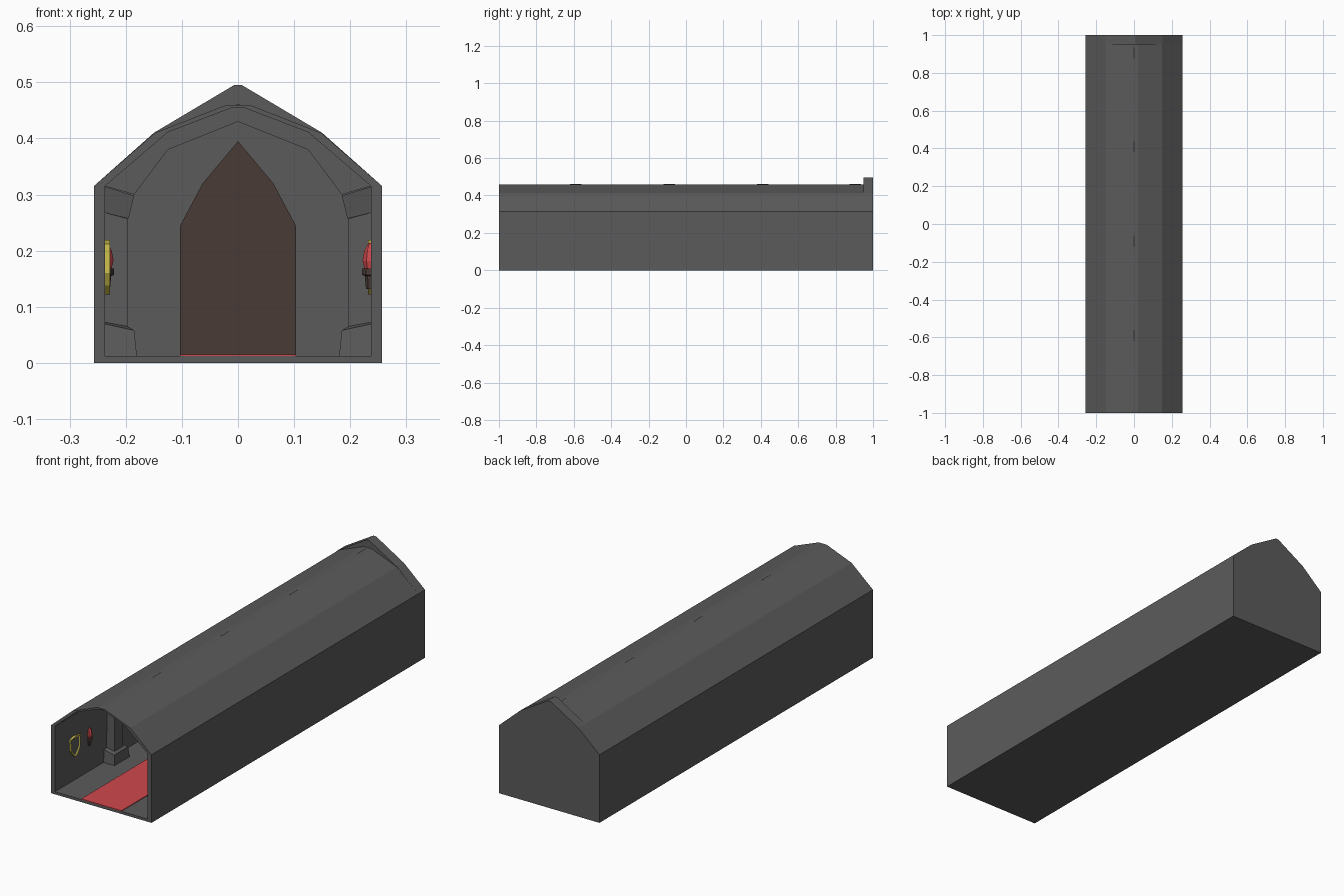
import bpy, bmesh, math
from mathutils import Vector

if "Cube" in bpy.data.objects:
    bpy.data.objects.remove(bpy.data.objects["Cube"])


def material(name, rgb):
    m = bpy.data.materials.new(name)
    m.diffuse_color = (*rgb, 1)
    m.use_nodes = True
    m.node_tree.nodes["Principled BSDF"].inputs["Base Color"].default_value = m.diffuse_color
    return m


STONE = material("grey stone", (0.105, 0.105, 0.105))
RED = material("red cloth and flame", (0.62, 0.065, 0.075))
WOOD = material("dark wood", (0.066, 0.043, 0.036))
GOLD = material("yellow gold", (0.65, 0.56, 0.08))


def finish(bm, name, *mats):
    bmesh.ops.recalc_face_normals(bm, faces=bm.faces[:])
    me = bpy.data.meshes.new(name)
    bm.to_mesh(me)
    bm.free()
    for m in mats:
        me.materials.append(m)
    ob = bpy.data.objects.new(name, me)
    bpy.context.collection.objects.link(ob)
    return ob


def loft(name, rings, *mats, loop=False):
    """Join equal-length rings of points, capped at the ends unless looped."""
    bm = bmesh.new()
    vs = [[bm.verts.new(p) for p in r] for r in rings]
    pairs = list(zip(vs, vs[1:])) + ([(vs[-1], vs[0])] if loop else [])
    for a, b in pairs:
        for i in range(len(a)):
            j = (i + 1) % len(a)
            bm.faces.new((a[i], a[j], b[j], b[i]))
    if not loop:
        bm.faces.new(vs[0])
        bm.faces.new(vs[-1])
    return finish(bm, name, *mats)


def mirrored(half):
    """Complete a right-hand outline across x = 0."""
    return half + [(-x, z) for x, z in reversed(half) if x > 1e-6]


def extrude(name, outline, y0, y1, mat):
    return loft(name, [[(x, y, z) for x, z in outline] for y in (y0, y1)], mat)


# Vaulted tunnel shell: outer and inner outlines joined front and back
outer = mirrored([(0.257, 0), (0.257, 0.315), (0.148, 0.41), (0.02, 0.46)])
inner = mirrored([(0.237, 0.012), (0.237, 0.315), (0.125, 0.411), (0.01, 0.455)])
loft("vaulted_shell", [[(x, y, z) for x, z in o] for o, y in
     ((outer, -1), (outer, 0.999), (inner, 0.999), (inner, -1))], STONE, loop=True)

# End wall and pointed door
extrude("end_wall", mirrored([(0.257, 0), (0.257, 0.315), (0.15, 0.41), (0.007, 0.495)]),
        0.95, 1.0, STONE)
extrude("pointed_door", mirrored([(0.103, 0.012), (0.103, 0.245), (0.063, 0.32), (0, 0.395)]),
        0.945, 0.952, WOOD)

# Carpet runner
extrude("carpet", mirrored([(0.103, 0.011), (0.103, 0.015)]), -1.0, 0.95, RED)

# Ribs and their pillars: (inner x, half width, inner z, wall z)
PILLAR = [(0.180, 0.055, 0.010, 0.010), (0.185, 0.050, 0.058, 0.070),
          (0.197, 0.032, 0.065, 0.073), (0.197, 0.030, 0.257, 0.268),
          (0.195, 0.040, 0.257, 0.268), (0.185, 0.048, 0.298, 0.315)]
ribs = [(0.237, 0.315), (0.125, 0.413), (0, 0.4615), (-0.125, 0.413), (-0.237, 0.315),
        (-0.185, 0.30), (-0.125, 0.38), (0, 0.43), (0.125, 0.38), (0.185, 0.30)]
for y in (-0.59, -0.09, 0.41, 0.905):
    extrude("arch_rib", ribs, y - 0.03, y + 0.03, STONE)
    for s in (-1, 1):
        k = 0.8 if y > 0.9 else 1  # last pair is close to the end wall
        loft("pillar", [[(s * 0.24, y - h * k, zw), (s * 0.24, y + h * k, zw),
                         (s * xi, y + h * k, zi), (s * xi, y - h * k, zi)]
                        for xi, h, zi, zw in PILLAR], STONE)


def shield(s, y, proud):
    """Gold-rimmed shield hung on a side wall."""
    shape = [(-0.036, 0.212), (0, 0.219), (0.036, 0.212), (0.034, 0.16),
             (0.02, 0.138), (0, 0.122), (-0.02, 0.138), (-0.034, 0.16)]
    bm = bmesh.new()
    back, front = [[bm.verts.new((s * x, y + a, z)) for a, z in shape]
                   for x in (0.238, 0.237 - proud)]
    for i in range(8):
        j = (i + 1) % 8
        bm.faces.new((back[i], back[j], front[j], front[i]))
    bm.faces.new(back)
    face = bm.faces.new(front)
    bmesh.ops.recalc_face_normals(bm, faces=bm.faces[:])
    bmesh.ops.inset_region(bm, faces=[face], thickness=0.008, depth=-0.4 * proud)
    face.material_index = 1
    finish(bm, "wall_shield", GOLD, STONE)


def turned(name, x, y, rows, mat, sides=6):
    loft(name, [[(x + r * math.cos(2 * math.pi * i / sides),
                  y + r * math.sin(2 * math.pi * i / sides), z)
                 for i in range(sides)] for r, z in rows], mat)


def torch(s, y):
    x = s * 0.236
    turned("torch_holder", x, y, [(0.008, 0.132), (0.010, 0.155), (0.015, 0.157),
                                  (0.015, 0.168)], WOOD)
    turned("torch_flame", x, y, [(0.010, 0.166), (0.014, 0.182), (0.011, 0.20),
                                 (0.003, 0.214)], RED)


# Wall fittings in each bay, in opposite order on the two sides
for i in range(4):
    c = -0.805 + 0.5 * i
    shield(-1, c - 0.055, 0.009)
    torch(-1, c + 0.055)
    torch(1, c - 0.055)
    shield(1, c + 0.055, 0.005)
